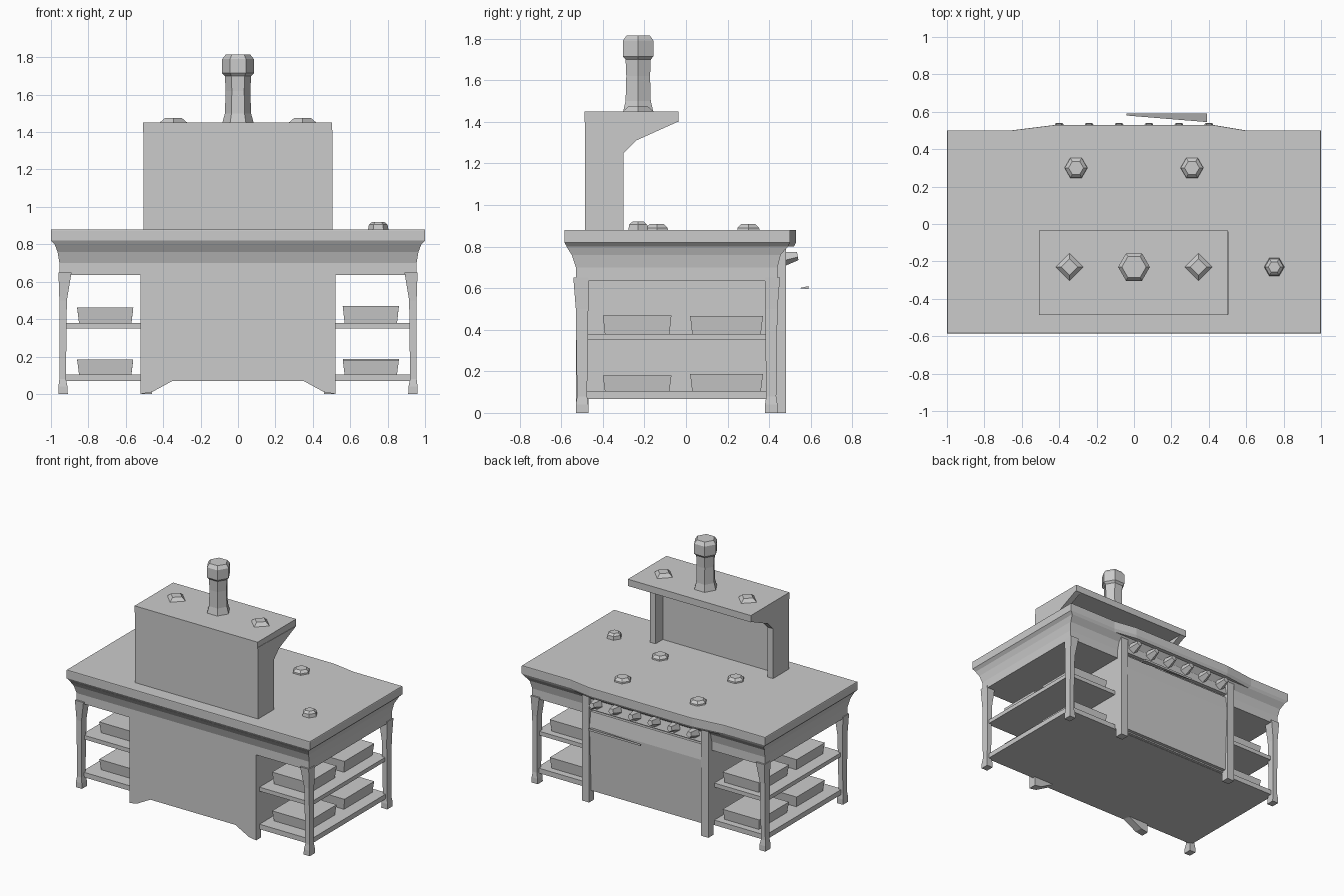
import bpy, bmesh, math, random
from mathutils import Matrix

if "Cube" in bpy.data.objects:
    bpy.data.objects.remove(bpy.data.objects["Cube"])

random.seed(4)


def finish(name, bm):
    bmesh.ops.recalc_face_normals(bm, faces=bm.faces)
    me = bpy.data.meshes.new(name)
    bm.to_mesh(me)
    bm.free()
    ob = bpy.data.objects.new(name, me)
    bpy.context.collection.objects.link(ob)
    return ob


def skin(name, rings):
    """Closed solid through rings of 3D points."""
    bm = bmesh.new()
    vs = [[bm.verts.new(p) for p in r] for r in rings]
    n = len(vs[0])
    for a, b in zip(vs, vs[1:]):
        for i in range(n):
            j = (i + 1) % n
            bm.faces.new((a[i], a[j], b[j], b[i]))
    bm.faces.new(vs[0])
    bm.faces.new(vs[-1])
    return finish(name, bm)


def loft(name, *sections):
    """Sections are (x0, x1, y0, y1, z) rectangles."""
    return skin(name, [[(a, c, z), (b, c, z), (b, d, z), (a, d, z)]
                       for a, b, c, d, z in sections])


def box(name, x0, x1, y0, y1, z0, z1):
    return loft(name, (x0, x1, y0, y1, z0), (x0, x1, y0, y1, z1))


def turned(name, x, y, profile, sides=6):
    """Low-sided turned shape from (radius, z) pairs."""
    ang = [2 * math.pi * i / sides for i in range(sides)]
    return skin(name, [[(x + r * math.cos(a), y + r * math.sin(a), z) for a in ang]
                       for r, z in profile])


# Worktop with a slight bulge over the oven
outline = [(-1, -.585), (1, -.585), (1, .5), (.6, .5), (.42, .53),
           (-.42, .53), (-.66, .5), (-1, .5)]
skin("worktop", [[(x * s, y * s, z) for x, y in outline]
                 for s, z in ((.98, .80), (1, .82), (1, .875), (.998, .88))])

# Flared apron under the worktop
loft("apron", (-.955, .955, -.53, .44, .635), (-.955, .955, -.53, .44, .70),
     (-.965, .965, -.55, .455, .76), (-.98, .98, -.575, .49, .80))

# Central cabinet, oven front and base board
box("cabinet", -.52, .52, -.53, .43, .07, .80)
loft("oven_door", (-.46, .46, .42, .455, .08), (-.46, .46, .42, .475, .56),
     (-.46, .46, .42, .46, .67))
loft("control_panel", (-.46, .46, .42, .47, .69), (-.46, .46, .42, .445, .80))
for i in range(6):
    bm = bmesh.new()
    bmesh.ops.create_cone(bm, segments=5, radius1=.04, radius2=.022, depth=.075,
                          cap_ends=True,
                          matrix=Matrix.Translation((-.4 + .16 * i, .50, .75))
                          @ Matrix.Rotation(math.radians(-80), 4, 'X'))
    finish("control_knob", bm)
skin("oven_handle", [[(x, y, .60), (x, y + w, .595), (x, y + w, .61)]
                     for x, y, w in ((-.04, .58, .01), (.39, .545, .045))])

for s in (-1, 1):
    def span(a, b):
        return (min(s * a, s * b), max(s * a, s * b))

    # Oven posts and inner feet
    post = span(.46, .52)
    box("oven_post", *post, .42, .48, .0, .80)
    tip = span(.475, .52)
    skin("front_inner_foot", [[(s * a, y, z) for a, z in
                               ((.52, 0), (.46, .01), (.34, .075), (.52, .075))]
                              for y in (-.53, -.47)])

    # Outer legs, flaring at head and foot
    for y0, y1 in ((-.53, -.47), (.38, .44)):
        o = -.012 if y0 < 0 else .012
        loft("outer_leg", (*span(.91, .96), y0, y1, 0),
             (*span(.912, .96), y0, y1, .04),
             (*span(.92, .955), y0 + .006, y1 - .006, .08),
             (*span(.915, .955), y0, y1, .5),
             (*span(.89, .96), min(y0, y0 + o), max(y1, y1 + o), .65))

    # Shelves with baskets
    for z0, z1 in ((.07, .105), (.35, .38)):
        box("shelf", *span(.51, .94), -.49, .41, z0, z1)
        for y0, y1 in ((-.40, -.07), (.02, .37)):
            a, b = span(.56, .86)
            h = random.uniform(.075, .09)
            loft("basket", (a + .01, b - .01, y0 + .01, y1 - .01, z1 - .002),
                 (a, b, y0, y1, z1 + h))

    # Hood brackets
    skin("hood_bracket", [[(x, y, z) for y, z in
                           ((-.48, .875), (-.30, .875), (-.30, 1.25), (-.24, 1.31),
                            (-.04, 1.40), (-.48, 1.41))] for x in span(.46, .505)])

    # Burners and small dishes on the hood shelf
    for y in (-.14, .30):
        turned("burner", s * .31, y, ((.062, .875), (.06, .89), (.04, .908)))
    turned("small_dish", s * .345, -.23, ((.08, 1.445), (.045, 1.475)), 4)

# Upright back panel and shelf above the burners
box("hood_panel", -.505, .505, -.485, -.385, .875, 1.41)
box("hood_shelf", -.508, .502, -.487, -.035, 1.40, 1.45)

# Base board joining the feet
box("base_board", -.94, .94, -.49, .41, .068, .085)

# Mill on the hood shelf and a small pot on the worktop
turned("mill", 0, -.23, ((.085, 1.445), (.07, 1.50), (.066, 1.62), (.07, 1.70),
                         (.085, 1.715), (.085, 1.79), (.065, 1.815)))
turned("small_pot", .75, -.23, ((.055, .875), (.05, .905), (.032, .92)))

# Centre the model front to back
for ob in bpy.data.objects:
    ob.location.y = 0
